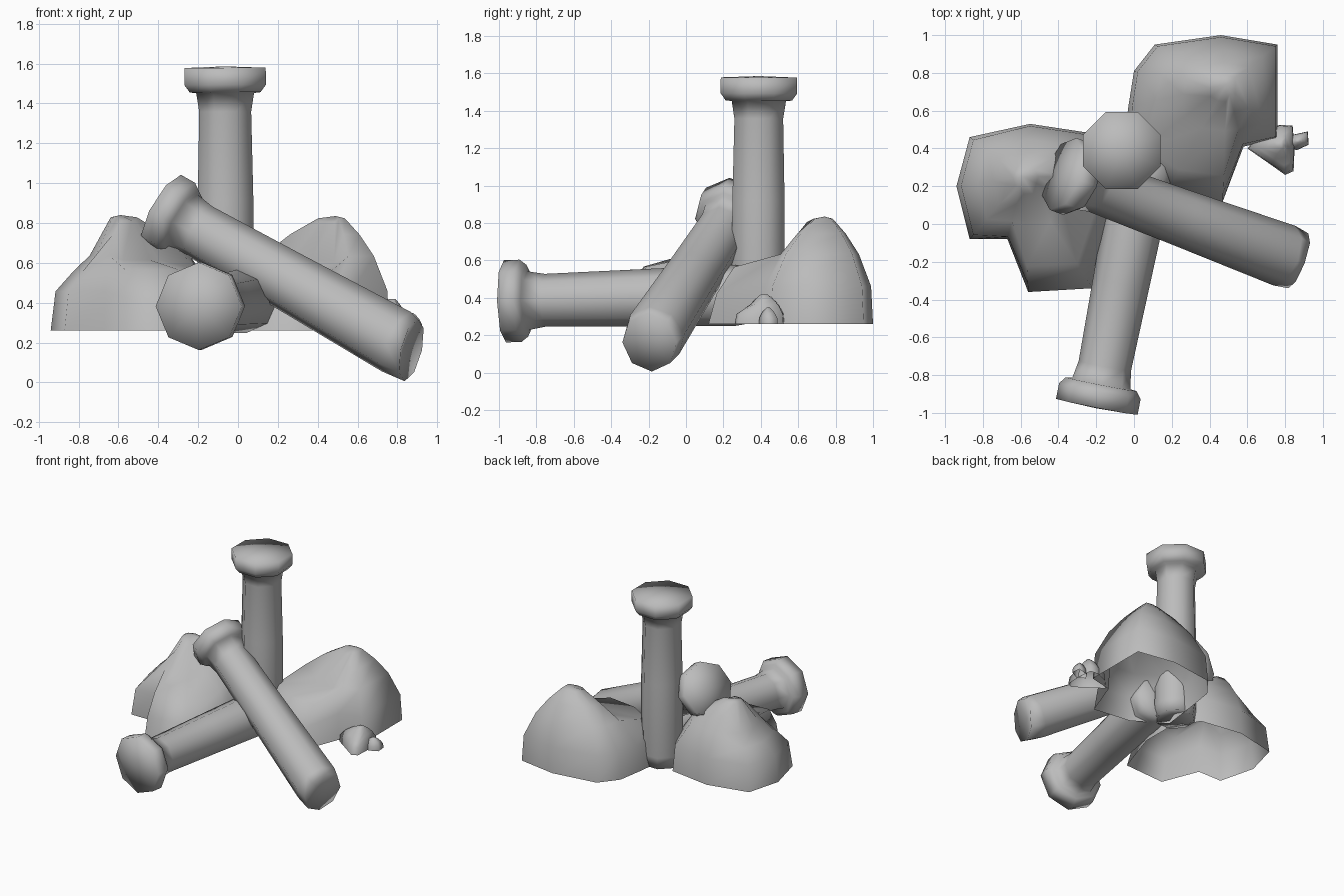
import bpy, bmesh, math
from mathutils import Vector

if "Cube" in bpy.data.objects:
    bpy.data.objects.remove(bpy.data.objects["Cube"])

stone = bpy.data.materials.new("grey stone")
stone.diffuse_color = (0.5, 0.5, 0.5, 1)
stone.use_nodes = True
stone.node_tree.nodes["Principled BSDF"].inputs["Base Color"].default_value = stone.diffuse_color


def finish(bm, name, angle):
    mesh = bpy.data.meshes.new(name)
    bm.to_mesh(mesh)
    bm.free()
    mesh.materials.append(stone)
    obj = bpy.data.objects.new(name, mesh)
    bpy.context.collection.objects.link(obj)
    bpy.ops.object.select_all(action='DESELECT')
    obj.select_set(True)
    bpy.context.view_layer.objects.active = obj
    bpy.ops.object.shade_smooth_by_angle(angle=math.radians(angle))
    return obj


def bridge(bm, a, b):
    n = len(a)
    for i in range(n):
        j = (i + 1) % n
        bm.faces.new((a[i], a[j], b[j], b[i]))


def fan(bm, ring, co):
    hub = bm.verts.new(co)
    for i in range(len(ring)):
        bm.faces.new((ring[i], ring[(i + 1) % len(ring)], hub))


def column(name, top, end, r_end, cap_r, slant=0.0, phase=0.0, sides=8):
    """Eight-sided shaft with a capital; the far end may be cut at a slant."""
    top, end = Vector(top), Vector(end)
    axis = end - top
    length = axis.length
    axis.normalize()
    turn = axis.to_track_quat('Z', 'Y')
    profile = [(0, cap_r), (0.085, cap_r), (0.122, cap_r * 0.87),
               (0.126, 0.157), (0.22, 0.141), (length * 0.5, 0.151),
               (length - 0.09, r_end), (length, r_end * 0.92)]
    bm = bmesh.new()
    rings = []
    for k, (d, r) in enumerate(profile):
        ring = []
        for i in range(sides):
            a = math.tau * (i + phase) / sides
            off = turn @ Vector((r * math.cos(a), r * math.sin(a), 0))
            shift = -slant * off.z if k == len(profile) - 1 else 0
            ring.append(bm.verts.new(top + axis * (d + shift) + off))
        rings.append(ring)
    for a, b in zip(rings, rings[1:]):
        bridge(bm, a, b)
    fan(bm, rings[0], top - axis * 0.008)
    # broken end, dented in the middle
    fan(bm, rings[-1], end - axis * 0.04)
    bmesh.ops.recalc_face_normals(bm, faces=bm.faces)
    return finish(bm, name, 180)


# (share of the way out from the peak, share of the height)
PROFILES = {
    "main": [(1, 0), (0.96, 0.35), (0.71, 0.65), (0.44, 0.84), (0.17, 0.98)],
    "lobe": [(1, 0), (0.93, 0.28), (0.78, 0.53), (0.40, 0.61), (0.15, 0.95)],
    "side": [(1, 0), (0.93, 0.34), (0.68, 0.51), (0.44, 0.65), (0.14, 0.98)],
}


def rock(name, peak, height, outline, base=0.26):
    """Open-bottomed boulder; outline points are (x, y, slope profile)."""
    bm = bmesh.new()
    px, py = peak
    rings = []
    for k in range(5):
        ring = []
        for x, y, kind in outline:
            s, h = PROFILES[kind][k]
            ring.append(bm.verts.new((px + (x - px) * s, py + (y - py) * s,
                                      base + height * h)))
        rings.append(ring)
    for a, b in zip(rings, rings[1:]):
        bridge(bm, a, b)
    fan(bm, rings[-1], (px, py, base + height))
    bm.normal_update()
    if sum(f.normal.z for f in bm.faces) < 0:
        bmesh.ops.reverse_faces(bm, faces=bm.faces)
    return finish(bm, name, 110)


# Three columns: standing, lying and leaning
column("standing_column", (-0.065, 0.39, 1.578), (-0.06, 0.385, 0.26), 0.154, 0.221, phase=0.5)
column("lying_column", (-0.197, -0.968, 0.382), (0.06, 0.34, 0.415), 0.164, 0.22)
column("leaning_column", (-0.375, 0.265, 0.862), (0.87, -0.195, 0.162), 0.168, 0.203, 0.3)

# Two boulders, each with a lower lobe towards the front
rock("left_boulder", (-0.59, 0.25), 0.58,
     [(-0.94, 0.2, "side"), (-0.87, -0.08, "side"), (-0.67, -0.08, "main"),
      (-0.56, -0.36, "lobe"), (-0.22, -0.34, "lobe"), (-0.1, 0.02, "lobe"),
      (-0.1, 0.25, "main"), (-0.22, 0.48, "main"), (-0.55, 0.53, "main"),
      (-0.87, 0.46, "side")])
rock("right_boulder", (0.49, 0.74), 0.575,
     [(0.0, 0.81, "main"), (-0.03, 0.62, "main"), (-0.07, 0.31, "lobe"),
      (0.17, 0.16, "lobe"), (0.47, 0.12, "lobe"), (0.58, 0.41, "main"),
      (0.76, 0.45, "main"), (0.76, 0.95, "main"), (0.46, 1.0, "main"),
      (0.11, 0.95, "main")])

# Small rubble beside the right boulder
rock("rubble_large", (0.78, 0.42), 0.16,
     [(0.6, 0.4, "main"), (0.73, 0.31, "main"), (0.8, 0.26, "side"),
      (0.845, 0.28, "side"), (0.85, 0.4, "main"), (0.84, 0.52, "main"),
      (0.77, 0.525, "main"), (0.67, 0.48, "main")])
rock("rubble_small", (0.87, 0.44), 0.09,
     [(0.8, 0.42, "main"), (0.86, 0.39, "main"), (0.925, 0.42, "main"),
      (0.92, 0.49, "main"), (0.83, 0.47, "main")])
